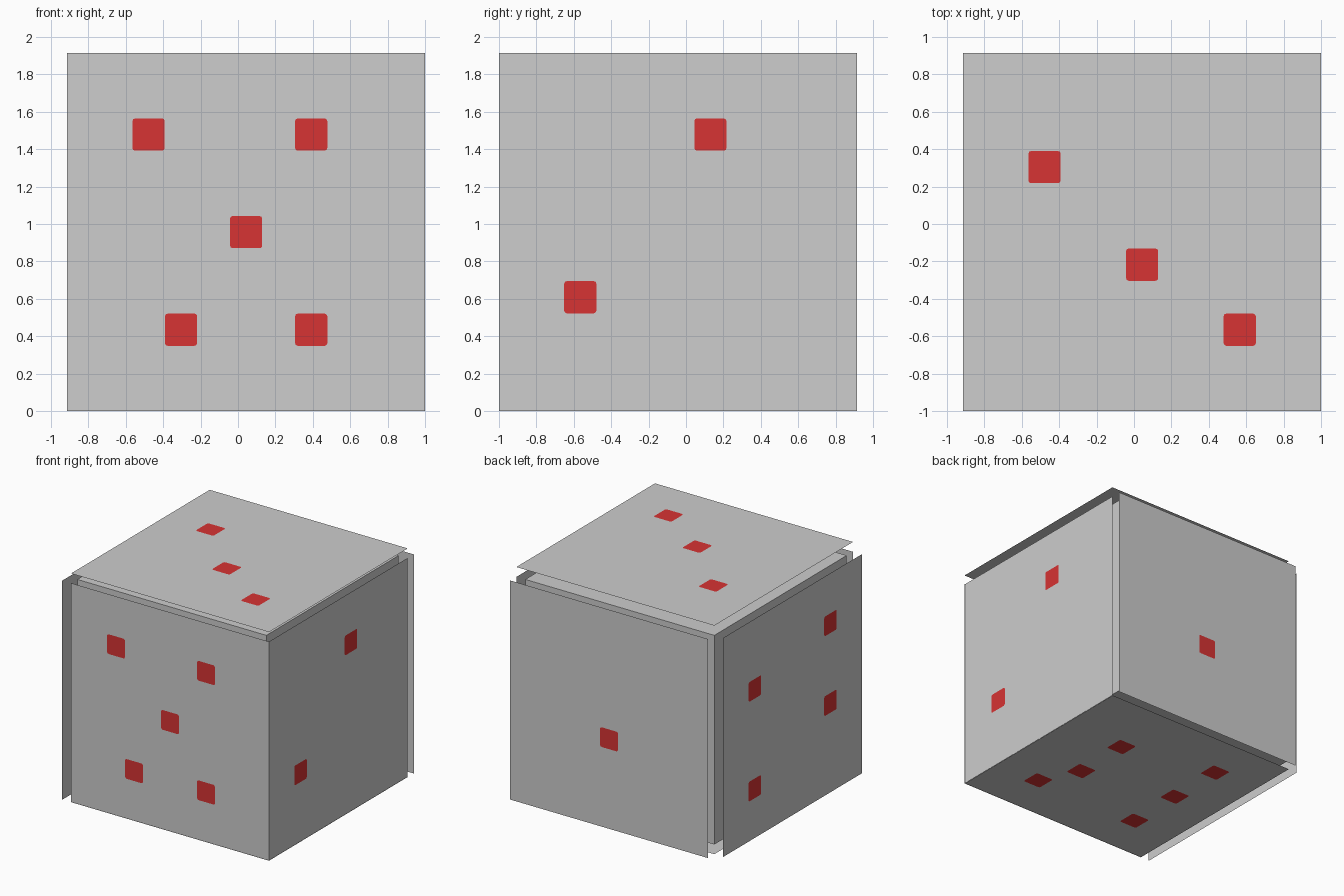
import bpy
import bmesh
from mathutils import Vector

cube = bpy.data.objects.get("Cube")
if cube:
    bpy.data.objects.remove(cube, do_unlink=True)

CELL = 2 / 11.5                 # each panel is 11 cells wide
HALF = 5.5 * CELL               # half width of a panel
CORE = 5.25 * CELL              # half width of the core block
START = Vector((-1 + CELL / 2, -1, 0))       # lowest corner of the cell grid
CENTRE = START + Vector((HALF, HALF, HALF))  # centre shared by all panels
LIFT = 0.002                    # pips sit just proud of the panels


def make_material(name, colour):
    mat = bpy.data.materials.new(name)
    mat.use_nodes = True
    mat.diffuse_color = (*colour, 1)
    bsdf = mat.node_tree.nodes["Principled BSDF"]
    bsdf.inputs["Base Color"].default_value = (*colour, 1)
    bsdf.inputs["Roughness"].default_value = 0.8
    return mat


GREY = make_material("light_grey", (0.61, 0.61, 0.61))
RED = make_material("red", (0.68, 0.033, 0.033))


def finish(bm, name, mat):
    mesh = bpy.data.meshes.new(name)
    bm.to_mesh(mesh)
    bm.free()
    mesh.materials.append(mat)
    obj = bpy.data.objects.new(name, mesh)
    bpy.context.collection.objects.link(obj)
    return obj


def add_square(bm, centre, half, axis, sign):
    """Flat square facing outward along the signed axis."""
    u, v = (axis + 1) % 3, (axis + 2) % 3
    verts = []
    for a, b in ((-1, -1), (1, -1), (1, 1), (-1, 1))[::sign]:
        p = Vector(centre)
        p[u] += a * half
        p[v] += b * half
        verts.append(bm.verts.new(p))
    bm.faces.new(verts)


# Solid core block
bm = bmesh.new()
bmesh.ops.create_cube(bm, size=2 * CORE)
bmesh.ops.translate(bm, verts=bm.verts, vec=(0, 0, 1))
finish(bm, "core", GREY)

# Panel name, axis, side, and pip cells on the two remaining axes (xyz order)
SIDES = [
    ("front", 1, -1, [(2, 8), (7, 8), (5, 5), (3, 2), (7, 2)]),
    ("back", 1, 1, [(5, 4)]),
    ("left", 0, 1, [(2, 3), (6, 8)]),
    ("right", 0, -1, [(2, 8), (2, 4), (8, 7), (8, 2)]),
    ("top", 2, 1, [(2, 7), (5, 4), (8, 2)]),
    ("bottom", 2, -1, [(8, 2), (7, 4), (7, 7), (2, 2), (2, 5), (2, 8)]),
]

for name, axis, sign, cells in SIDES:
    level = sign + (1 if axis == 2 else 0)

    # Thin floating panel
    bm = bmesh.new()
    centre = CENTRE.copy()
    centre[axis] = level - sign * LIFT
    add_square(bm, centre, HALF, axis, sign)
    finish(bm, name + "_panel", GREY)

    # Pips with slightly rounded corners
    bm = bmesh.new()
    others = [i for i in range(3) if i != axis]
    for cell in cells:
        p = START.copy()
        p[axis] = level
        for i, n in zip(others, cell):
            p[i] += CELL * (n + 0.5)
        add_square(bm, p, CELL * 0.495, axis, sign)
    bmesh.ops.bevel(bm, geom=bm.verts[:], offset=0.014, segments=2,
                    profile=0.5, affect='VERTICES')
    finish(bm, name + "_pips", RED)
